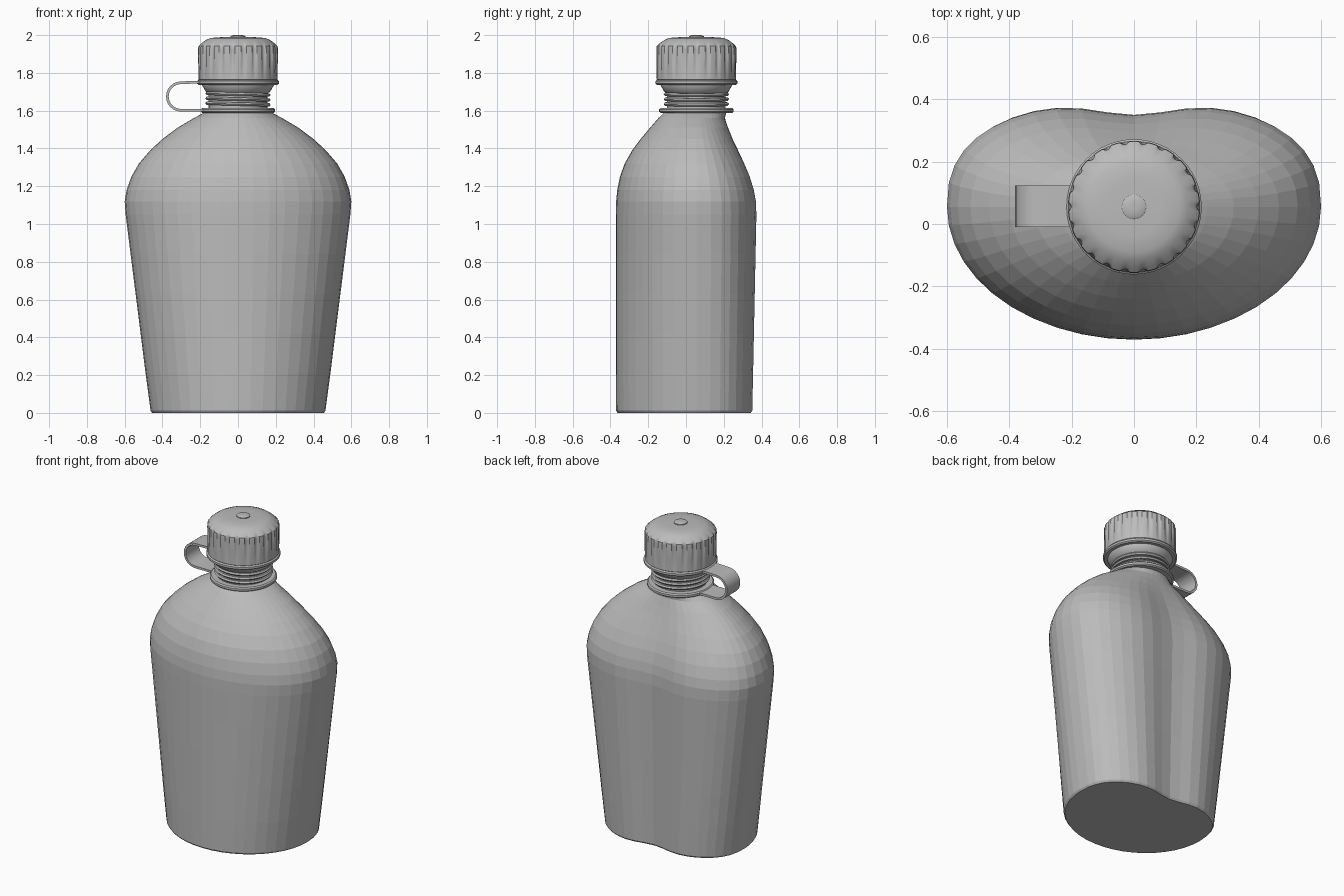
import bpy
import math
from mathutils import Matrix, Vector

cube = bpy.data.objects.get("Cube")
if cube:
    bpy.data.objects.remove(cube, do_unlink=True)

NECK_Y = 0.055

grey = bpy.data.materials.new("canteen grey")
grey.use_nodes = True
grey.diffuse_color = (0.5, 0.5, 0.5, 1)
bsdf = grey.node_tree.nodes["Principled BSDF"]
bsdf.inputs["Base Color"].default_value = grey.diffuse_color
bsdf.inputs["Roughness"].default_value = 0.6


def loft(name, rings, smooth=True, closed=False):
    """Skin a stack of equal rings; cap the ends, or join last to first."""
    n = len(rings[0])
    verts = [p for ring in rings for p in ring]
    faces = []
    count = len(rings)
    for i in range(count if closed else count - 1):
        a, b = i * n, ((i + 1) % count) * n
        for j in range(n):
            k = (j + 1) % n
            faces.append((a + j, a + k, b + k, b + j))
    if not closed:
        faces.append(tuple(reversed(range(n))))
        faces.append(tuple(range((count - 1) * n, count * n)))
    mesh = bpy.data.meshes.new(name)
    mesh.from_pydata(verts, [], faces)
    mesh.materials.append(grey)
    obj = bpy.data.objects.new(name, mesh)
    bpy.context.collection.objects.link(obj)
    bpy.ops.object.select_all(action='DESELECT')
    bpy.context.view_layer.objects.active = obj
    obj.select_set(True)
    if smooth:
        bpy.ops.object.shade_smooth_by_angle(angle=math.radians(35))
    return obj


def circle(r, z, segments, flute=0.0, ribs=22):
    """Ring about the neck axis, optionally pinched into grooves."""
    ring = []
    for j in range(segments):
        a = math.tau * j / segments
        pinch = flute * max(0.0, math.cos(ribs * a)) ** 0.7
        ring.append((math.cos(a) * (r - pinch), NECK_Y + math.sin(a) * (r - pinch), z))
    return ring


def lathe(name, profile, segments=48):
    return loft(name, [circle(r, z, segments) for r, z in profile])


def body_ring(z, width, front, back, kidney, segments=44):
    """Half ellipse in front, fuller half with a shallow hollow behind."""
    ring = []
    power = 2 + 0.5 * kidney
    for j in range(segments):
        a = math.tau * j / segments
        c, s = math.cos(a), math.sin(a)
        if s < 0:
            y = NECK_Y + (NECK_Y + front) * s
        else:
            full = max(0.0, 1 - abs(c) ** power) ** (1 / power)
            y = NECK_Y + (back + 0.022 * kidney - NECK_Y) * full
            y -= 0.045 * kidney * math.exp(-(c / 0.3) ** 2)
        ring.append((width * c, y, z))
    return ring


# Body: tapered kidney wall, then a shoulder that rounds into the neck
rows = [(0, 0.455, 0.362, 0.342, 1), (0.012, 0.463, 0.37, 0.35, 1)]
for i in range(1, 6):
    t = i / 5
    rows.append((1.05 * t, 0.463 + 0.132 * t, 0.371, 0.35 + 0.023 * t, 1))
rows += [
    (1.12, 0.6, 0.37, 0.37, 1),
    (1.18, 0.59, 0.364, 0.36, 0.95),
    (1.25, 0.565, 0.35, 0.34, 0.85),
    (1.32, 0.525, 0.325, 0.312, 0.7),
    (1.39, 0.465, 0.285, 0.28, 0.5),
    (1.45, 0.4, 0.24, 0.252, 0.3),
    (1.51, 0.32, 0.19, 0.226, 0.15),
    (1.56, 0.235, 0.147, 0.206, 0),
    (1.6, 0.16, 0.105, 0.215, 0),
]
loft("bottle_body", [body_ring(*row) for row in rows], smooth=False)

# Neck tube with flared seat beneath the cap
lathe("neck", [(0.155, 1.58), (0.155, 1.69), (0.17, 1.7), (0.19, 1.735), (0.19, 1.76)])

# Slightly tilted thread ridges
for i in range(3):
    z = 1.635 + 0.026 * i
    ridge = []
    for k in range(6):
        a = math.tau * k / 6
        ridge.append(circle(0.16 + 0.013 * math.cos(a), 0.01 * math.sin(a), 48))
    obj = loft("thread_ridge", ridge, closed=True)
    tilt = Matrix.Translation((0, 0, z)) @ Matrix.Rotation(math.radians(1.5), 4, 'Y')
    obj.data.transform(tilt)

# Strap rings around the neck and beneath the cap
for name, z, r in (("lower_strap_ring", 1.601, 0.197), ("upper_strap_ring", 1.75, 0.217)):
    h = 0.013
    lathe(name, [(r - 0.008, z - h), (r, z - h / 2), (r, z + h / 2), (r - 0.008, z + h)])

# Screw cap: fluted side that deepens upward, rounded shoulder, flat crown
cap_profile = [
    (0.2, 1.755, 0), (0.21, 1.765, 0), (0.21, 1.785, 0.002),
    (0.211, 1.85, 0.007), (0.212, 1.925, 0.012), (0.21, 1.942, 0.008),
    (0.196, 1.955, 0), (0.17, 1.974, 0), (0.145, 1.985, 0), (0.09, 1.989, 0),
]
loft("screw_cap", [circle(r, z, 176, flute) for r, z, flute in cap_profile])

# Button on the crown
lathe("cap_button", [(0.04, 1.985), (0.04, 1.994), (0.03, 1.999), (0.012, 2.0)], 24)

# Retaining strap: flat band bent from the lower ring to the upper ring
path = [Vector((-0.16, 1.602)), Vector((-0.24, 1.602))]
for i in range(13):
    a = math.pi * (1.5 - i / 12)
    path.append(Vector((-0.301 + 0.073 * math.cos(a), 1.675 + 0.073 * math.sin(a))))
path += [Vector((-0.24, 1.75)), Vector((-0.18, 1.75))]
sections = []
for i, p in enumerate(path):
    along = (path[min(i + 1, len(path) - 1)] - path[max(i - 1, 0)]).normalized()
    side = Vector((-along.y, along.x)) * 0.007
    corners = []
    for s, y in ((1, -1), (1, 1), (-1, 1), (-1, -1)):
        q = p + side * s
        corners.append((q.x, NECK_Y + 0.002 + 0.067 * y, q.y))
    sections.append(corners)
loft("retaining_strap", sections)
